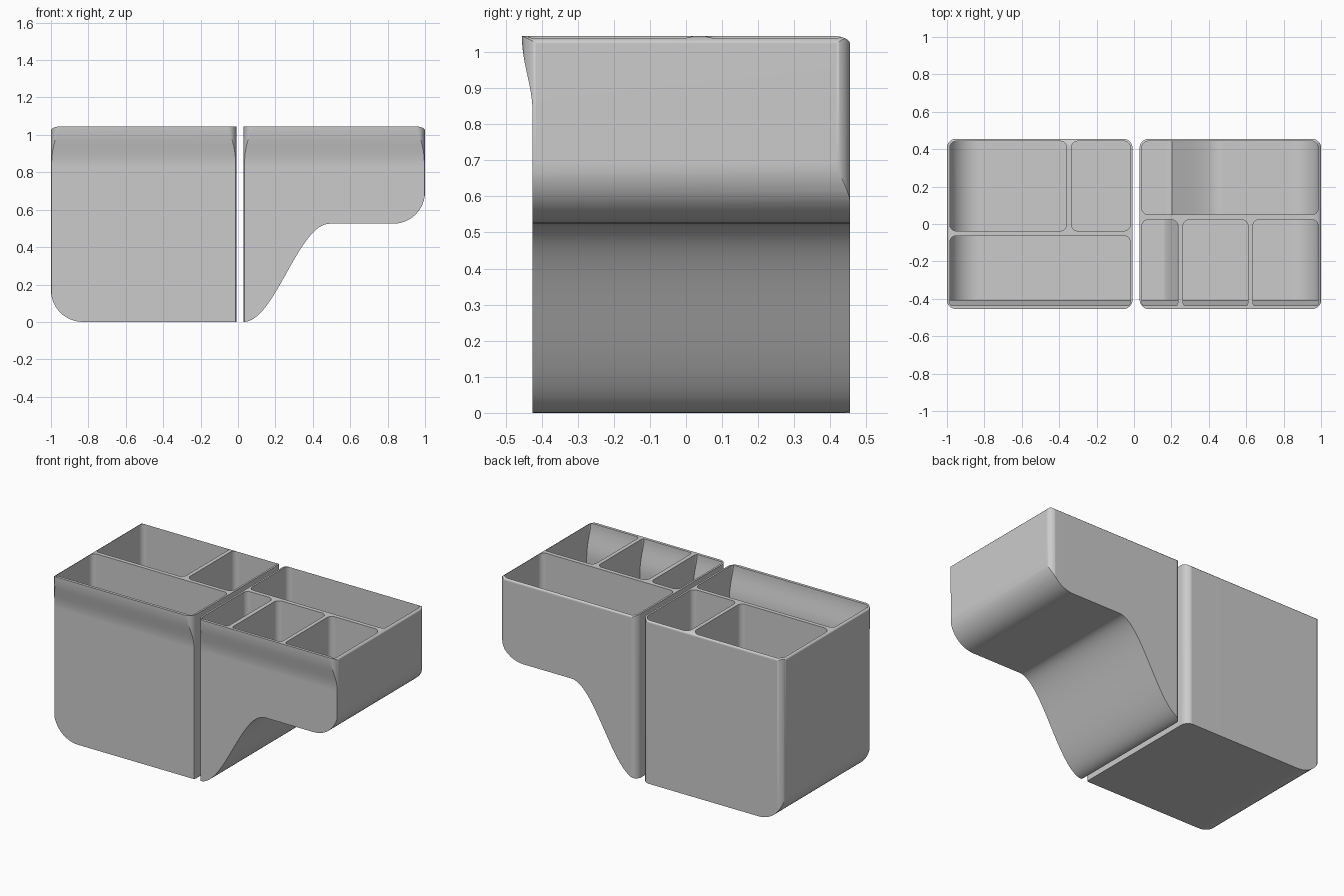
import bpy, bmesh
from math import sin, cos, pi

if "Cube" in bpy.data.objects:
    bpy.data.objects.remove(bpy.data.objects["Cube"])

TOP = 1.045      # rim height
SHELF = 0.525    # underside of the stepped bin
ROUND = 0.17     # lower outer corner radius

grey = bpy.data.materials.new("plain grey")
grey.use_nodes = True
grey.diffuse_color = (0.6, 0.6, 0.6, 1)
grey.node_tree.nodes["Principled BSDF"].inputs["Base Color"].default_value = (0.6, 0.6, 0.6, 1)


def ease(t):
    t = min(max(t, 0), 1)
    return (1 - cos(pi * t)) / 2


def arc(cx, cy, rx, ry, start, end, n=12):
    angles = [start + (end - start) * i / n for i in range(n + 1)]
    return [(cx + rx * cos(a), cy + ry * sin(a)) for a in angles]


def prism(name, points, place, low, high):
    """Extrude a closed profile; place maps (u, v, depth) to space."""
    bm = bmesh.new()
    rings = [[bm.verts.new(place(u, v, d)) for u, v in points] for d in (low, high)]
    n = len(points)
    for ring in rings:
        bm.faces.new(ring)
    for i in range(n):
        j = (i + 1) % n
        bm.faces.new((rings[0][i], rings[0][j], rings[1][j], rings[1][i]))
    bmesh.ops.recalc_face_normals(bm, faces=bm.faces)
    mesh = bpy.data.meshes.new(name)
    bm.to_mesh(mesh)
    bm.free()
    mesh.materials.append(grey)
    obj = bpy.data.objects.new(name, mesh)
    bpy.context.collection.objects.link(obj)
    return obj


def combine(obj, other, operation):
    mod = obj.modifiers.new(operation.lower(), 'BOOLEAN')
    mod.operation, mod.solver, mod.object = operation, 'EXACT', other
    bpy.context.view_layer.objects.active = obj
    bpy.ops.object.modifier_apply(modifier=mod.name)
    bpy.data.objects.remove(other)


def plan_outline(x0, x1, y0, y1, r):
    corners = [(x1 - r, y1 - r), (x0 + r, y1 - r), (x0 + r, y0 + r), (x1 - r, y0 + r)]
    points = []
    for i, (cx, cy) in enumerate(corners):
        points += arc(cx, cy, r, r, i * pi / 2, (i + 1) * pi / 2, 8)
    return points


def underside(stepped, wall, floor):
    """Lower edge from the inner side to the outer side, offset by the wall."""
    points = [(-0.1, max(wall, floor))]
    base = 0
    if stepped:
        base = SHELF
        for i in range(33):
            t = i / 32
            points.append((0.03 + 0.46 * t, max(SHELF * ease(t) + wall * (1 + 2 * sin(pi * t)), floor)))
    r = ROUND - wall
    points += arc(1 - ROUND, base + ROUND, r, r, -pi / 2, 0)
    return points


def front_lip(wall):
    """Front wall that flares outward under the rim."""
    points = [(wall - 0.425, -0.1)]
    for i in range(13):
        points.append((wall - 0.425 - 0.03 * ease(i / 12), 0.83 + (TOP - 0.83) * i / 12))
    return points


def rounded_solid(name, sign, front, side, plan):
    """Shape shared by a front profile, a side profile and a plan."""
    solid = prism(name, front, lambda u, v, d: (sign * u, d, v), -0.7, 0.7)
    combine(solid, prism("side_shape", side, lambda u, v, d: (d, u, v), -1.3, 1.3), 'INTERSECT')
    combine(solid, prism("plan_shape", plan, lambda u, v, d: (sign * u, v, d), -0.2, 1.3), 'INTERSECT')
    return solid


def bin_body(name, sign, stepped, inner):
    rim = arc(0.95, TOP - 0.022, 0.05, 0.022, 0, pi / 2, 6)
    front = underside(stepped, 0, 0) + rim + [(-0.1, TOP)]
    back = arc(0.405, TOP - 0.022, 0.05, 0.022, pi / 2, 0, 6)
    side = front_lip(0) + back + [(0.455, -0.1)]
    return rounded_solid(name, sign, front, side, plan_outline(inner, 1.001, -0.455, 0.456, 0.05))


def cut_pocket(body, sign, stepped, x0, x1, y0, y1, floor):
    front = underside(stepped, 0.012, floor) + [(0.988, 1.2), (-0.1, 1.2)]
    side = front_lip(0.018) + [(-0.437, 1.2), (0.6, 1.2), (0.6, -0.1)]
    pocket = rounded_solid("pocket", sign, front, side, plan_outline(x0, x1, y0, y1, 0.035))
    combine(body, pocket, 'DIFFERENCE')


def finish(body):
    bpy.ops.object.select_all(action='DESELECT')
    body.select_set(True)
    bpy.context.view_layer.objects.active = body
    bpy.ops.object.shade_smooth_by_angle(angle=pi / 6)
    mod = body.modifiers.new("even_shading", 'WEIGHTED_NORMAL')
    mod.keep_sharp = True


# Deep bin on the right; distances run outward from the centre
deep_bin = bin_body("deep_bin", -1, False, 0.008)
for box in [(0.36, 0.985, -0.037, 0.443),
            (0.02, 0.335, -0.037, 0.443),
            (0.02, 0.985, -0.45, -0.063)]:
    cut_pocket(deep_bin, -1, False, *box, 0.012)
finish(deep_bin)

# Stepped bin on the left
stepped_bin = bin_body("stepped_bin", 1, True, 0.03)
for box in [(0.042, 0.985, 0.05, 0.443, 0.19),
            (0.042, 0.235, -0.45, 0.023, 0.14),
            (0.262, 0.61, -0.45, 0.023, 0.545),
            (0.635, 0.985, -0.45, 0.023, 0.537)]:
    cut_pocket(stepped_bin, 1, True, *box)
finish(stepped_bin)
